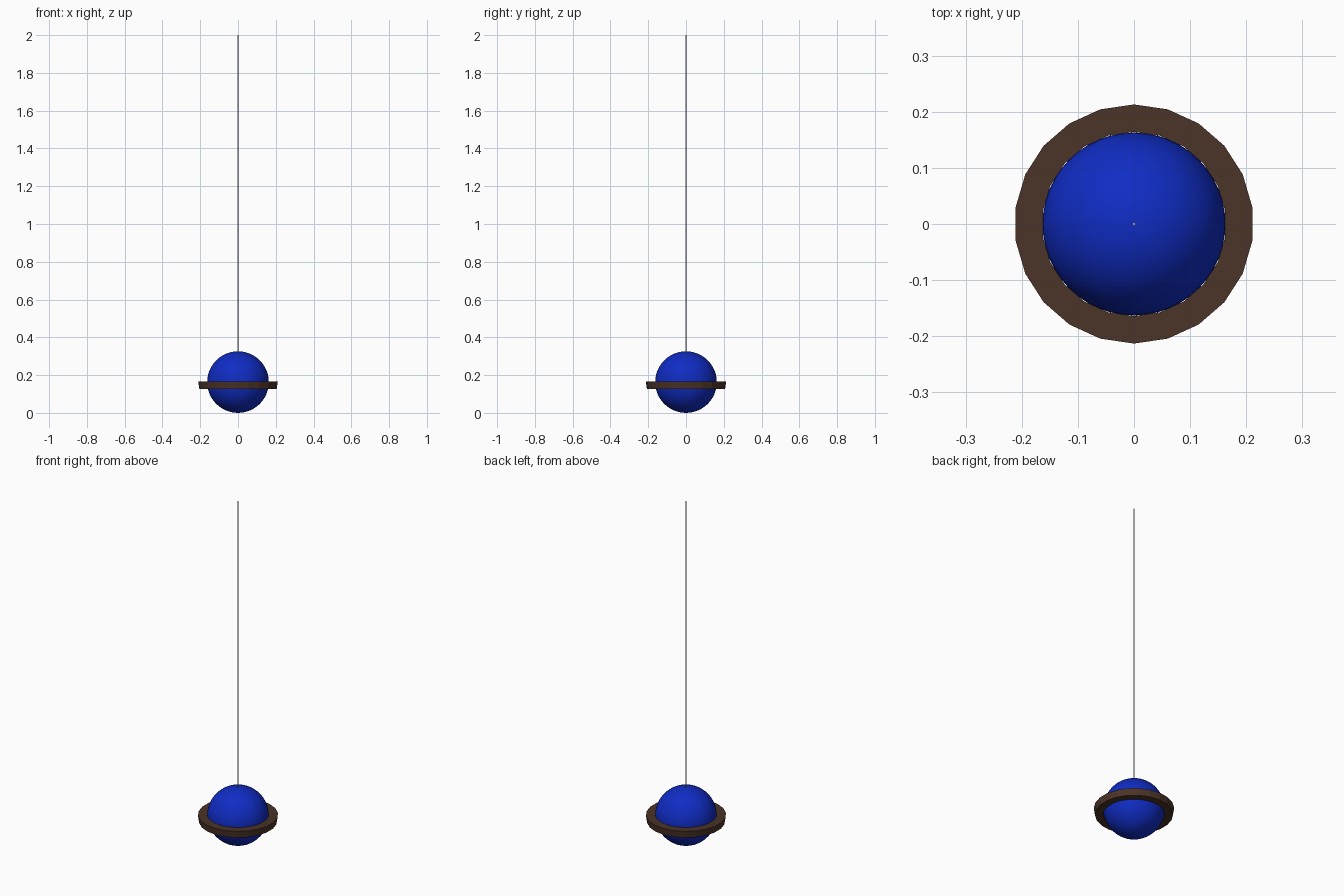
import bpy
import bmesh
import math

if "Cube" in bpy.data.objects:
    bpy.data.objects.remove(bpy.data.objects["Cube"])


def paint(obj, name, color):
    mat = bpy.data.materials.new(name)
    mat.diffuse_color = (*color, 1)
    mat.use_nodes = True
    mat.node_tree.nodes["Principled BSDF"].inputs["Base Color"].default_value = mat.diffuse_color
    obj.data.materials.append(mat)


# Globe: smooth sphere resting on the floor
R = 0.163
bpy.ops.mesh.primitive_uv_sphere_add(segments=48, ring_count=24, radius=R, location=(0, 0, R))
globe = bpy.context.object
globe.name = "globe"
bpy.ops.object.shade_smooth()
paint(globe, "blue", (0.005, 0.025, 0.55))

# Ring: 22-sided flat band, slightly narrower at the bottom
SIDES = 22
profile = [(0.164, 0.167), (0.213, 0.167), (0.207, 0.127), (0.164, 0.127)]
bm = bmesh.new()
loops = []
for i in range(SIDES):
    a = math.pi / 2 + 2 * math.pi * i / SIDES
    loops.append([bm.verts.new((r * math.cos(a), r * math.sin(a), z)) for r, z in profile])
for i in range(SIDES):
    a, b = loops[i], loops[(i + 1) % SIDES]
    for j in range(4):
        k = (j + 1) % 4
        bm.faces.new((a[j], a[k], b[k], b[j]))
bmesh.ops.recalc_face_normals(bm, faces=bm.faces)
mesh = bpy.data.meshes.new("ring")
bm.to_mesh(mesh)
bm.free()
ring = bpy.data.objects.new("ring", mesh)
bpy.context.collection.objects.link(ring)
paint(ring, "brown", (0.07, 0.033, 0.02))

# Cord: thin hanging wire from the top of the globe
bottom, top = 0.32, 2.0
bpy.ops.mesh.primitive_cylinder_add(vertices=12, radius=0.0025, depth=top - bottom,
                                    location=(0, 0, (top + bottom) / 2))
cord = bpy.context.object
cord.name = "cord"
bpy.ops.object.shade_smooth_by_angle()
